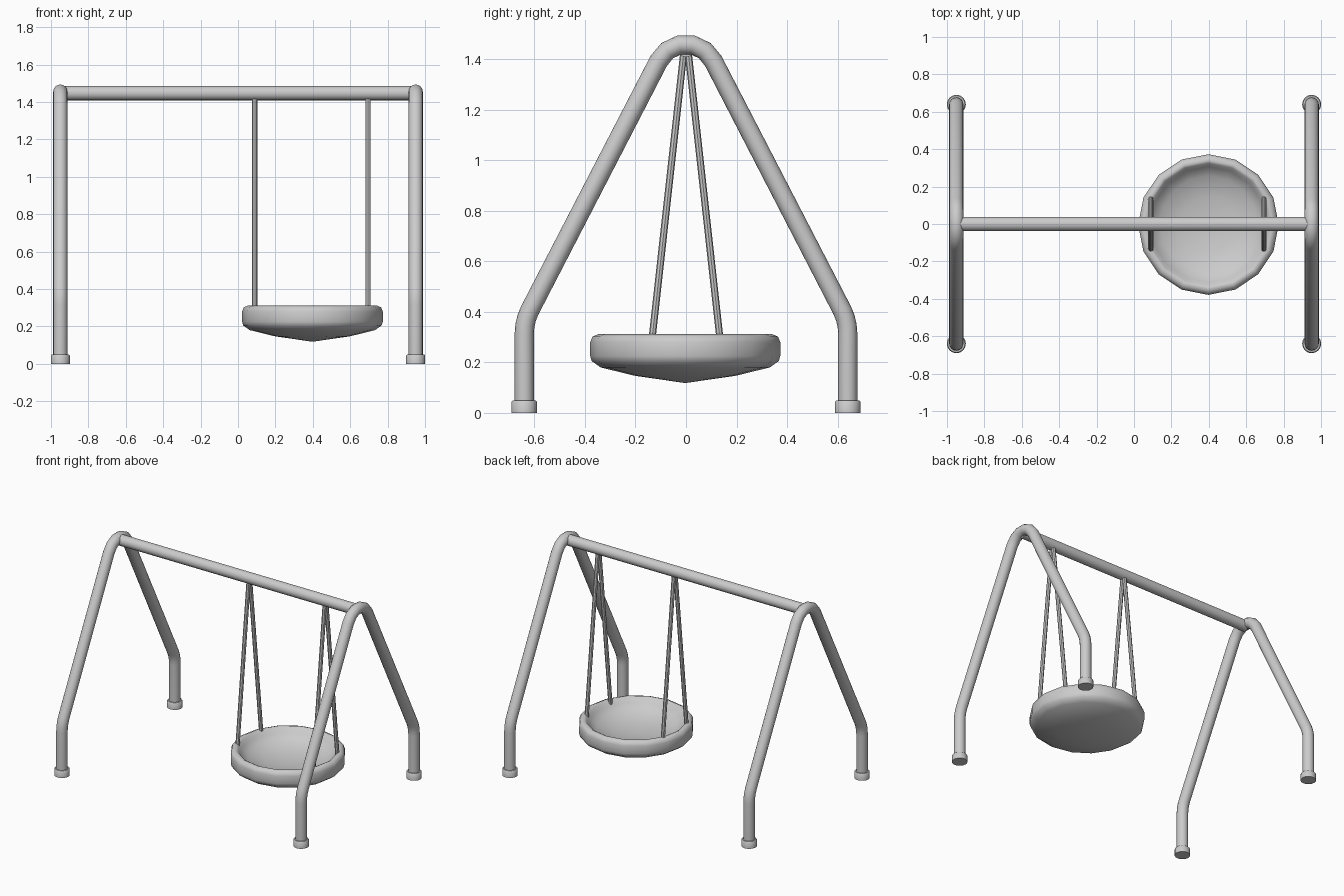
import bpy, bmesh, math

if "Cube" in bpy.data.objects:
    bpy.data.objects.remove(bpy.data.objects["Cube"])


def smooth(obj, angle=40):
    bpy.ops.object.select_all(action='DESELECT')
    obj.select_set(True)
    bpy.context.view_layer.objects.active = obj
    bpy.ops.object.shade_smooth_by_angle(angle=math.radians(angle))


def tube(name, points, radius, resolution=6):
    """Round pipe swept along a path, turned into a mesh."""
    curve = bpy.data.curves.new(name, 'CURVE')
    curve.dimensions = '3D'
    curve.bevel_depth = radius
    curve.bevel_resolution = resolution
    curve.use_fill_caps = True
    spline = curve.splines.new('POLY')
    spline.points.add(len(points) - 1)
    for p, co in zip(spline.points, points):
        p.co = (*co, 1)
    obj = bpy.data.objects.new(name, curve)
    bpy.context.collection.objects.link(obj)
    bpy.ops.object.select_all(action='DESELECT')
    obj.select_set(True)
    bpy.context.view_layer.objects.active = obj
    bpy.ops.object.convert(target='MESH')
    obj = bpy.context.view_layer.objects.active
    smooth(obj)
    return obj


def lathe(name, profile, sides, location, angle=40):
    """Spin an (r, z) profile that starts and ends on the axis."""
    bm = bmesh.new()
    rings = []
    for r, z in profile:
        if r == 0:
            rings.append([bm.verts.new((0, 0, z))] * sides)
        else:
            rings.append([bm.verts.new((r * math.cos(2 * math.pi * i / sides),
                                        r * math.sin(2 * math.pi * i / sides), z))
                          for i in range(sides)])
    for a, b in zip(rings, rings[1:]):
        for i in range(sides):
            j = (i + 1) % sides
            bm.faces.new(list(dict.fromkeys((a[i], a[j], b[j], b[i]))))
    bmesh.ops.recalc_face_normals(bm, faces=bm.faces)
    mesh = bpy.data.meshes.new(name)
    bm.to_mesh(mesh)
    bm.free()
    obj = bpy.data.objects.new(name, mesh)
    obj.location = location
    bpy.context.collection.objects.link(obj)
    smooth(obj, angle)
    return obj


# Half of the A-frame path: foot, knee bend, then rounded apex
LEG_X, FOOT_Y = 0.95, 0.64
tilt = math.atan2(0.505, 1.0)
half = [(FOOT_Y, 0.02)]
knee_r = 0.2
for k in range(4):
    a = tilt * k / 3
    half.append((FOOT_Y - knee_r * (1 - math.cos(a)), 0.315 + knee_r * math.sin(a)))
for k in range(3):
    a = (math.pi / 2 - tilt) * (1 - 0.4 * k)
    half.append((0.121 * math.sin(a), 1.338 + 0.121 * math.cos(a)))
path = half + [(-y, z) for y, z in reversed(half)]

# Leg frames with feet
for side, sx in (("left", -1), ("right", 1)):
    tube(side + "_leg_frame", [(sx * LEG_X, y, z) for y, z in path], 0.038)
    for end, sy in (("front", -1), ("back", 1)):
        lathe(f"{side}_{end}_foot",
              [(0, 0), (0.051, 0), (0.051, 0.043), (0.046, 0.049), (0, 0.049)],
              16, (sx * LEG_X, sy * FOOT_Y, 0), 50)

# Top bar
tube("top_bar", [(-LEG_X, 0, 1.447), (LEG_X, 0, 1.447)], 0.0385)

# Hanging rods, a V on each side of the seat
for side, x in (("left", 0.09), ("right", 0.695)):
    for end, sy in (("front", -1), ("back", 1)):
        tube(f"{side}_{end}_rod", [(x, sy * 0.009, 1.425), (x, sy * 0.138, 0.26)], 0.014, 2)

# Dished round seat
lathe("seat",
      [(0, 0.118), (0.2, 0.147), (0.335, 0.18), (0.37, 0.205), (0.376, 0.225),
       (0.376, 0.28), (0.367, 0.302), (0.343, 0.312), (0.328, 0.304),
       (0.31, 0.275), (0.26, 0.238), (0.15, 0.21), (0, 0.195)],
      16, (0.398, -0.003, 0), 60)
